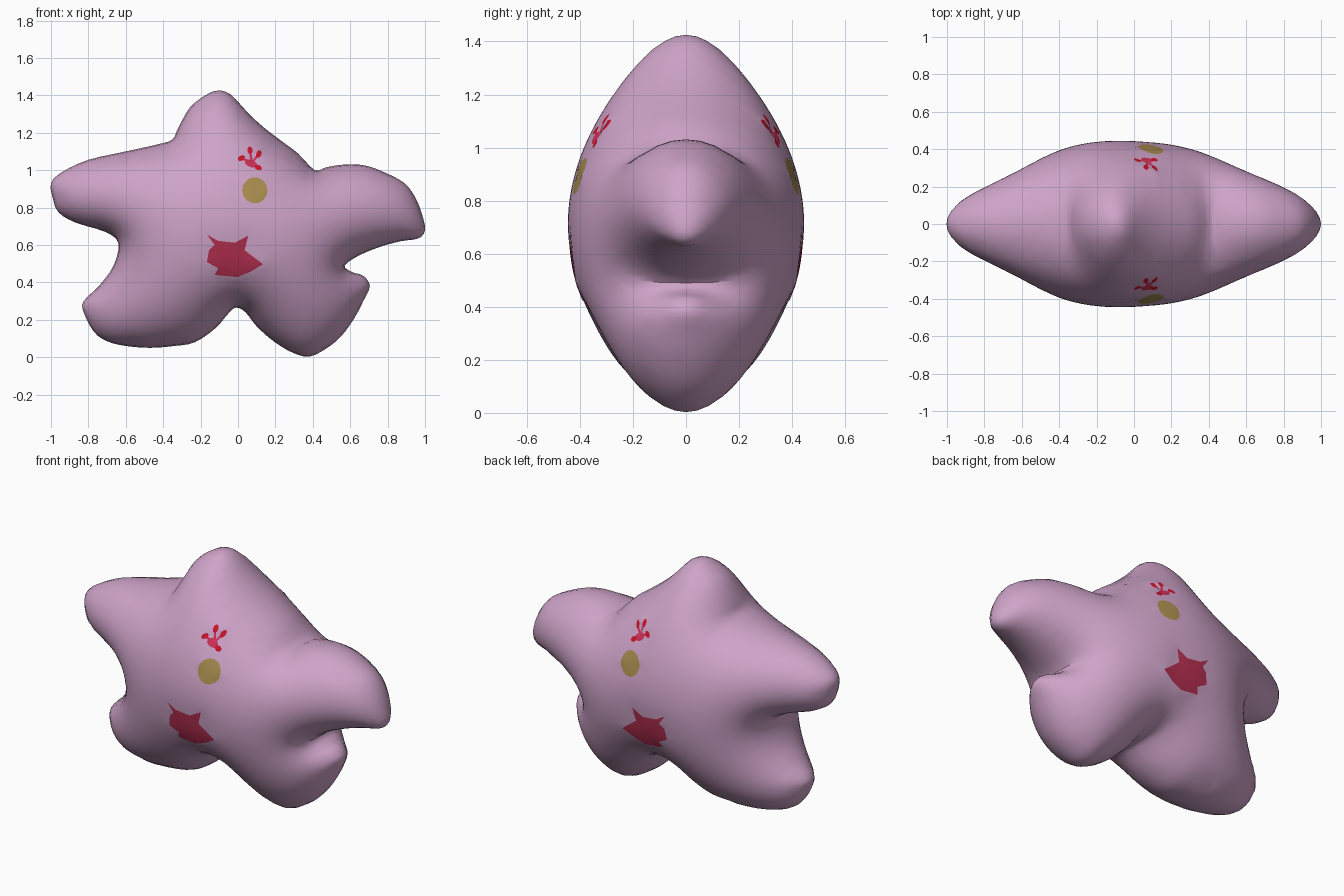
import bpy, bmesh, math
from mathutils import Vector as V
from mathutils.geometry import delaunay_2d_cdt

if "Cube" in bpy.data.objects:
    bpy.data.objects.remove(bpy.data.objects["Cube"])

# ---- colours
def mat(name, rgb):
    m = bpy.data.materials.new(name)
    m.diffuse_color = (*rgb, 1)
    m.use_nodes = True
    m.node_tree.nodes["Principled BSDF"].inputs["Base Color"].default_value = m.diffuse_color
    return m

MATS = [mat("mauve", (0.62, 0.37, 0.58)), mat("olive", (0.40, 0.27, 0.08)),
        mat("crimson", (0.46, 0.028, 0.08)), mat("red", (0.62, 0.006, 0.025)),
        mat("rose", (0.62, 0.03, 0.10))]

# ---- front silhouette (x, z), clockwise from the top arm
OUTLINE = [(-.11, 1.425), (-.04, 1.405), (.05, 1.31), (.13, 1.235), (.22, 1.165), (.32, 1.09),
           (.41, 1.0), (.47, 1.015), (.57, 1.03), (.68, 1.025), (.79, .985), (.89, .93), (.95, .85),
           (.985, .76), (1.0, .68), (.965, .635), (.87, .62), (.76, .59), (.65, .545), (.57, .49),
           (.61, .455), (.67, .435), (.705, .38), (.67, .30), (.62, .205), (.55, .11), (.47, .045),
           (.38, .003), (.29, .025), (.19, .085), (.1, .165), (.04, .24), (-.01, .265), (-.05, .235),
           (-.12, .155), (-.23, .08), (-.34, .06), (-.47, .05), (-.6, .06), (-.70, .085), (-.77, .135),
           (-.825, .24), (-.825, .30), (-.74, .385), (-.665, .49), (-.64, .61), (-.71, .67),
           (-.87, .72), (-.96, .775), (-.99, .85), (-1.0, .93), (-.94, .99), (-.80, 1.055),
           (-.60, 1.1), (-.42, 1.14), (-.35, 1.165), (-.32, 1.225), (-.257, 1.335), (-.175, 1.40)]

def smooth_loop(pts, n):
    """Closed Catmull-Rom curve through the points."""
    p, out = [V(q) for q in pts], []
    for i in range(len(p)):
        a, b, c, d = (p[(i + k - 1) % len(p)] for k in range(4))
        for s in range(n):
            t = s / n
            out.append(.5 * (2 * b + (c - a) * t + (2 * a - 5 * b + 4 * c - d) * t * t
                             + (3 * b - a - 3 * c + d) * t ** 3))
    return out

def oval(cx, cz, rx, rz, n, turn=0):
    ct, st = math.cos(turn), math.sin(turn)
    ring = [(rx * math.cos(2 * math.pi * k / n), rz * math.sin(2 * math.pi * k / n)) for k in range(n)]
    return [V((cx + x * ct - z * st, cz + x * st + z * ct)) for x, z in ring]

def inside(p, poly):
    hit = False
    for a, b in zip(poly, poly[1:] + poly[:1]):
        if (a.y > p.y) != (b.y > p.y) and p.x < (b.x - a.x) * (p.y - a.y) / (b.y - a.y) + a.x:
            hit = not hit
    return hit

def edge_distance(p, poly):
    best = 9.0
    for a, b in zip(poly, poly[1:] + poly[:1]):
        d = b - a
        t = max(0, min(1, (p - a).dot(d) / d.length_squared))
        best = min(best, (a + d * t - p).length)
    return best

# ---- painted spots: (outline, material index); later ones lie on top
def finger(x, z):
    """Thin bar from the palm centre to a finger tip."""
    c, e = V((.075, 1.04)), V((x, z))
    side = V((-(e - c).y, (e - c).x)).normalized() * .006
    return [c - side, e - side, e + side, c + side]

TIPS = [(.018, 1.064, .5), (.064, 1.106, 1.7), (.111, 1.086, 1.2), (.108, 1.014, -.4)]
SPOTS = [(oval(.09, .892, .068, .07, 14), 1),
         ([V(q) for q in [(-.165, .655), (-.107, .622), (-.016, .612), (.055, .65), (.035, .572),
                          (.133, .497), (.064, .455), (-.005, .428), (-.123, .44), (-.107, .476),
                          (-.166, .508), (-.155, .572), (-.125, .6)]], 2)]
SPOTS += [(finger(x, z), 4) for x, z, _ in TIPS]
SPOTS += [(oval(.07, 1.036, .036, .02, 10, -.4), 4)]
SPOTS += [(oval(x, z, .021, .014, 8, a), 3) for x, z, a in TIPS]

# ---- flat triangulation: outline, inset rings, hex grid and spot edges
rim = smooth_loop(OUTLINE, 3)
verts, edges = [], []
def add_loop(loop):
    s, n = len(verts), len(loop)
    verts.extend(loop)
    edges.extend((s + k, s + (k + 1) % n) for k in range(n))
add_loop(rim)
for loop, _ in SPOTS:
    add_loop(loop)
N = len(rim)
for d, step in ((.006, 1), (.022, 1)):
    for i in range(0, N, step):
        t = (rim[(i + 1) % N] - rim[i - 1]).normalized()
        p = rim[i] + V((t.y, -t.x)) * d
        if inside(p, rim) and edge_distance(p, rim) > d * .9:
            verts.append(p)
G = .036
for r in range(int(1.45 / (G * .866))):
    for c in range(int(2 / G) + 1):
        p = V((-1 + (c + .5 * (r % 2)) * G, r * G * .866))
        if inside(p, rim) and edge_distance(p, rim) > .042:
            verts.append(p)
pts, _, tris, *_ = delaunay_2d_cdt(verts, edges, [], 1, 1e-5)
pts = [V(p) for p in pts]

# ---- inflate: solve a soap-film height over the flat mesh
links, area, count = [{} for _ in pts], [0.0] * len(pts), {}
for t in tris:
    for k in range(3):
        i, j, o = t[k], t[(k + 1) % 3], t[(k + 2) % 3]
        a, b = pts[i] - pts[o], pts[j] - pts[o]
        cross = abs(a.x * b.y - a.y * b.x) + 1e-9
        w = .5 * a.dot(b) / cross
        links[i][j] = links[i].get(j, 0) + w
        links[j][i] = links[j].get(i, 0) + w
        area[i] += cross / 6
        count[frozenset((i, j))] = count.get(frozenset((i, j)), 0) + 1
border = {i for e, n in count.items() if n == 1 for i in e}
rows = []
for i, l in enumerate(links):
    if i not in border and l:
        ws = [(j, max(w, .01)) for j, w in l.items()]
        rows.append((i, ws, sum(w for _, w in ws)))
u = [0.0] * len(pts)
for _ in range(300):
    for i, ws, total in rows:
        new = (area[i] + sum(w * u[j] for j, w in ws)) / total
        u[i] += 1.85 * (new - u[i])
top = max(u)
h = [.445 * math.sqrt(max(x, 0) / top) for x in u]

# ---- star body: front and back skins sharing the rim
bm = bmesh.new()
front = [bm.verts.new((p.x, -y, p.y)) for p, y in zip(pts, h)]
back = [f if i in border else bm.verts.new((pts[i].x, h[i], pts[i].y)) for i, f in enumerate(front)]
for t in tris:
    mid = (pts[t[0]] + pts[t[1]] + pts[t[2]]) / 3
    colour = 0
    for loop, m in SPOTS:
        if inside(mid, loop):
            colour = m
    for skin, order in ((front, t), (back, t[::-1])):
        try:
            bm.faces.new([skin[i] for i in order]).material_index = colour
        except ValueError:
            pass
bmesh.ops.delete(bm, geom=[v for v in bm.verts if not v.link_faces], context='VERTS')
bmesh.ops.recalc_face_normals(bm, faces=bm.faces)
me = bpy.data.meshes.new("star_body")
bm.to_mesh(me)
bm.free()
for m in MATS:
    me.materials.append(m)
star = bpy.data.objects.new("star_body", me)
bpy.context.collection.objects.link(star)
bpy.context.view_layer.objects.active = star
star.select_set(True)
bpy.ops.object.shade_smooth_by_angle(angle=math.radians(40))
